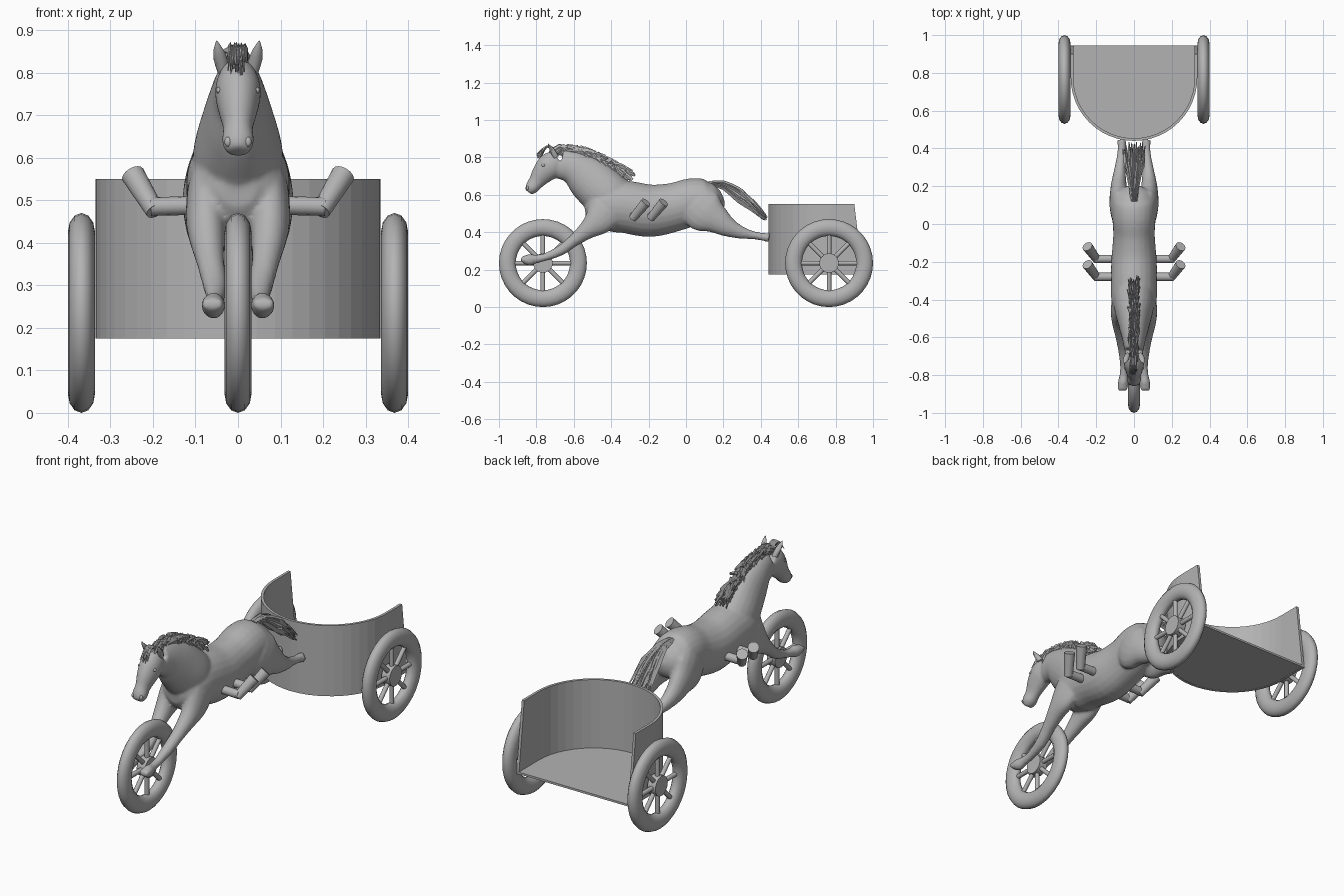
import bpy, bmesh, math, random
from mathutils import Vector, Matrix

random.seed(4)
if "Cube" in bpy.data.objects:
    bpy.data.objects.remove(bpy.data.objects["Cube"])

grey = bpy.data.materials.new("plain grey")
grey.use_nodes = True
grey.diffuse_color = (0.45, 0.45, 0.45, 1)
grey.node_tree.nodes["Principled BSDF"].inputs["Base Color"].default_value = grey.diffuse_color


def dress(ob, angle):
    """Apply the material and shading."""
    ob.data.materials.clear()
    ob.data.materials.append(grey)
    bpy.ops.object.select_all(action='DESELECT')
    ob.select_set(True)
    bpy.context.view_layer.objects.active = ob
    if angle:
        bpy.ops.object.shade_smooth_by_angle(angle=math.radians(angle))


def finish(bm, name, angle=40):
    bmesh.ops.recalc_face_normals(bm, faces=bm.faces)
    me = bpy.data.meshes.new(name)
    bm.to_mesh(me)
    bm.free()
    ob = bpy.data.objects.new(name, me)
    bpy.context.collection.objects.link(ob)
    dress(ob, angle)
    return ob


def spline(rows, steps):
    """Smooth interpolation through rows of numbers."""
    out = []
    last = len(rows) - 1
    for i in range(last):
        a, b, c, d = (rows[min(max(i + k, 0), last)] for k in (-1, 0, 1, 2))
        for s in range(steps):
            t = s / steps
            out.append([0.5 * (2 * q + (r - p) * t + (2 * p - 5 * q + 4 * r - u) * t * t
                               + (3 * q - p - 3 * r + u) * t ** 3)
                        for p, q, r, u in zip(a, b, c, d)])
    return out + [list(rows[-1])]


def loft(bm, rows, sides=16, steps=4, mirror=1):
    """Skin of ellipses; each row is x, y, z, half width, half height."""
    rows = spline(rows, steps)
    points = [Vector((r[0] * mirror, r[1], r[2])) for r in rows]
    rings = []
    for i, r in enumerate(rows):
        tangent = points[min(i + 1, len(points) - 1)] - points[max(i - 1, 0)]
        up = tangent.cross(Vector((1, 0, 0))).normalized()
        w, h = max(r[3], 0.001), max(r[4], 0.001)
        rings.append([bm.verts.new(points[i] + Vector((w * math.cos(a), 0, 0)) + up * h * math.sin(a))
                      for a in (math.tau * k / sides for k in range(sides))])
    for lo, hi in zip(rings, rings[1:]):
        for k in range(sides):
            n = (k + 1) % sides
            bm.faces.new((lo[k], lo[n], hi[n], hi[k]))
    bm.faces.new(rings[0])
    bm.faces.new(rings[-1])


def rod(bm, a, b, r1, r2, sides=16):
    a, b = Vector(a), Vector(b)
    turn = (b - a).to_track_quat('Z', 'Y').to_matrix().to_4x4()
    bmesh.ops.create_cone(bm, cap_ends=True, segments=sides, radius1=r1, radius2=r2,
                          depth=(b - a).length, matrix=Matrix.Translation((a + b) / 2) @ turn)


# Horse: torso, neck, head and legs fused into one skin
torso = [(-.54, .52, .04, .04), (-.505, .525, .09, .095), (-.42, .54, .118, .135),
         (-.32, .535, .122, .14), (-.19, .515, .12, .14), (-.06, .535, .11, .13),
         (.04, .565, .115, .125), (.12, .57, .11, .11), (.17, .585, .08, .08), (.195, .595, .03, .03)]
neck = [(-.38, .56, .105, .13), (-.44, .615, .105, .13), (-.525, .69, .083, .119),
        (-.60, .745, .064, .09), (-.67, .765, .05, .08)]
head = [(-.68, .785, .045, .058), (-.725, .755, .054, .072), (-.765, .715, .047, .06),
        (-.80, .67, .035, .043), (-.825, .637, .038, .036), (-.842, .614, .026, .022)]
front_leg = [(.07, -.42, .52, .05, .10), (.075, -.47, .46, .048, .08), (.073, -.53, .41, .042, .05),
             (.065, -.60, .355, .033, .033), (.055, -.67, .303, .029, .028), (.053, -.75, .268, .021, .021),
             (.055, -.80, .257, .022, .023), (.058, -.84, .252, .028, .031), (.06, -.882, .257, .026, .013)]
hind_leg = [(.065, .05, .56, .055, .11), (.075, .10, .51, .055, .115), (.08, .16, .47, .048, .08),
            (.08, .22, .43, .04, .055), (.075, .29, .40, .03, .035), (.068, .36, .384, .023, .022),
            (.065, .41, .376, .022, .021), (.065, .445, .37, .026, .025)]
bm = bmesh.new()
for part in (torso, neck, head):
    loft(bm, [(0, *row) for row in part], 24)
for side in (1, -1):
    loft(bm, front_leg, mirror=side)
    loft(bm, hind_leg, mirror=side)
horse = finish(bm, "horse_body", 0)
remesh = horse.modifiers.new("fuse", 'REMESH')
remesh.mode = 'VOXEL'
remesh.voxel_size = 0.008
remesh.use_smooth_shade = True
soften = horse.modifiers.new("soften", 'SMOOTH')
soften.factor = 0.5
soften.iterations = 5

# Ears, eyes and nostrils
for side, label in ((1, "left"), (-1, "right")):
    bm = bmesh.new()
    loft(bm, [(.034, -.695, .80, .014, .016), (.041, -.71, .83, .016, .014),
              (.046, -.727, .855, .011, .008), (.05, -.738, .875, .001, .001)], 8, 2, side)
    finish(bm, label + "_ear", 50)
    for name, spot, size in (("eye", (.044, -.762, .758), (.008, .011, .008)),
                             ("nostril", (.023, -.846, .637), (.009, .008, .012))):
        bm = bmesh.new()
        place = Matrix.Translation((spot[0] * side, spot[1], spot[2])) @ Matrix.Diagonal((*size, 1))
        bmesh.ops.create_uvsphere(bm, u_segments=12, v_segments=8, radius=1, matrix=place)
        finish(bm, label + "_" + name, 60)

# Mane: strands swept back along the crest
crest = spline([(-.72, .835), (-.62, .83), (-.52, .795), (-.42, .745), (-.37, .71)], 24)
back, out = Vector((0, .92, -.39)), Vector((0, .39, .92))
bm = bmesh.new()
for y, z in crest:
    for _ in range(2):
        x = random.uniform(-.02, .02)
        root = Vector((x, y, z))
        mid = root + back * .03 + out * random.uniform(.01, .042)
        tip = root + back * random.uniform(.06, .1) + out * random.uniform(-.01, .045)
        tip.x = x * 1.5 + random.uniform(-.008, .008)
        loft(bm, [(*(root - out * .015), .005, .012), (*mid, .006, .013), (*tip, .002, .006)], 4, 2)
finish(bm, "mane", 0)

# Forelock
bm = bmesh.new()
for k in range(14):
    x = random.uniform(-.02, .02)
    loft(bm, [(x, -.70, .84, .004, .008), (x * 1.1, -.745, .858, .005, .006),
              (x * 1.4, random.uniform(-.80, -.775), random.uniform(.785, .82), .001, .002)], 4, 3)
finish(bm, "forelock", 0)

# Tail: strands fanning out toward the cart
bm = bmesh.new()
for k in range(44):
    u, v = random.uniform(-1, 1), random.uniform(-1, 1)
    end = random.uniform(.36, .435)
    drop = .47 + (.435 - end) * .8
    loft(bm, [(u * .012, .12, .66 + v * .006, .006, .007),
              (u * .022, .20, .652 + v * .018, .007, .009),
              (u * .038, .28, .60 + v * .036, .008, .01),
              (u * .05, end - .06, drop + .06 + v * .03, .007, .009),
              (u * .06, end, drop + v * .022, .002, .003)], 4, 2)
finish(bm, "tail", 0)

# Foot rests and handles on both flanks
for side, label in ((1, "left"), (-1, "right")):
    for y, pos in ((-.28, "front"), (-.185, "rear")):
        bm = bmesh.new()
        rod(bm, (.08 * side, y, .488), (.205 * side, y, .485), .022, .022)
        rod(bm, (.195 * side, y - .005, .474), (.247 * side, y + .066, .56), .022, .028)
        finish(bm, f"{label}_{pos}_handle")

# Wheels: tyre, hub and spokes
for x, y, label in ((0, -.765, "front"), (.368, .765, "left_rear"), (-.368, .765, "right_rear")):
    centre = Vector((x, y, .235))
    bpy.ops.mesh.primitive_torus_add(major_segments=36, minor_segments=12, major_radius=.19,
                                     minor_radius=.045, location=centre, rotation=(0, math.pi / 2, 0))
    tyre = bpy.context.object
    tyre.name = label + "_tyre"
    tyre.scale.z = .71
    dress(tyre, 40)
    bm = bmesh.new()
    half = Vector((.024, 0, 0))
    rod(bm, centre - half, centre + half, .052, .052, 24)
    for k in range(8):
        a = math.tau * k / 8
        ray = Vector((0, math.cos(a), math.sin(a)))
        rod(bm, centre + ray * .04, centre + ray * .16, .012, .012, 10)
    finish(bm, label + "_hub_and_spokes")

# Cart: curved wall with a raked rear edge, open at the back
low, high, wide, thick, bend = .175, .55, .335, .014, .775
arc = [(math.cos(math.pi * k / 24), -math.sin(math.pi * k / 24)) for k in range(25)]


def outline(bm, radius, z, rear):
    pts = [(radius, rear)] + [(radius * c, bend + radius * s) for c, s in arc] + [(-radius, rear)]
    return [bm.verts.new((px, py, z)) for px, py in pts]


bm = bmesh.new()
loops = [outline(bm, wide, low, .945), outline(bm, wide, high, .90),
         outline(bm, wide - thick, high, .90), outline(bm, wide - thick, low, .945)]
for p, q in zip(loops, loops[1:] + loops[:1]):
    for k in range(len(p) - 1):
        bm.faces.new((p[k], p[k + 1], q[k + 1], q[k]))
for end in (0, -1):
    bm.faces.new([loop[end] for loop in loops])
finish(bm, "cart_wall", 0)

# Cart floor
bm = bmesh.new()
under = outline(bm, wide - .004, low + .001, .945)
over = outline(bm, wide - .004, low + .012, .945)
bm.faces.new(under)
bm.faces.new(over)
for k in range(len(under)):
    n = (k + 1) % len(under)
    bm.faces.new((under[k], under[n], over[n], over[k]))
finish(bm, "cart_floor", 0)
